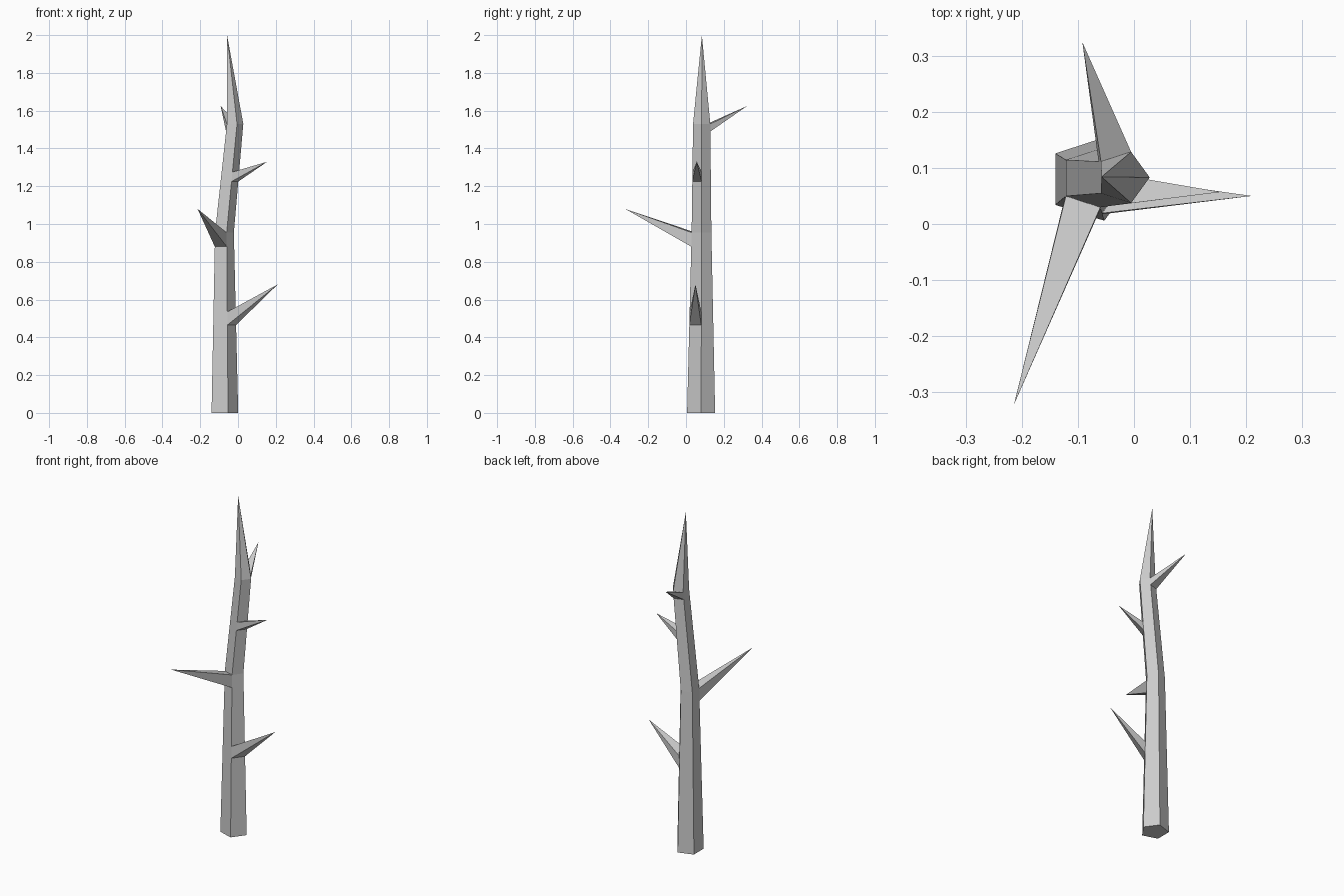
import bpy
import bmesh
from math import cos, sin, tau
from mathutils import Vector

if "Cube" in bpy.data.objects:
    bpy.data.objects.remove(bpy.data.objects["Cube"], do_unlink=True)

SIDES = 5
# Trunk rings: centre and radius
RINGS = [(Vector((-0.077, 0.08, 0)), 0.078),
         (Vector((-0.077, 0.082, 0.955)), 0.055),
         (Vector((-0.02, 0.083, 1.53)), 0.048)]
TIP = Vector((-0.058, 0.084, 2.0))

bark = bpy.data.materials.new("pale_grey_bark")
bark.use_nodes = True
colour = (0.6, 0.6, 0.6, 1)
bark.diffuse_color = colour
bark.node_tree.nodes["Principled BSDF"].inputs["Base Color"].default_value = colour


def corner(ring, side):
    centre, radius = ring
    angle = tau * (side % SIDES) / SIDES
    return centre + radius * Vector((cos(angle), sin(angle), 0))


def trunk_point(side, z):
    """Point on a trunk edge at a given height."""
    low, high = (RINGS[0], RINGS[1]) if z <= RINGS[1][0].z else (RINGS[1], RINGS[2])
    t = (z - low[0].z) / (high[0].z - low[0].z)
    return corner(low, side).lerp(corner(high, side), t)


def finish(name, bm):
    bmesh.ops.recalc_face_normals(bm, faces=bm.faces)
    mesh = bpy.data.meshes.new(name)
    bm.to_mesh(mesh)
    bm.free()
    mesh.materials.append(bark)
    bpy.context.collection.objects.link(bpy.data.objects.new(name, mesh))


def cone_faces(bm, loop, apex):
    for i, vert in enumerate(loop):
        bm.faces.new((vert, loop[(i + 1) % len(loop)], apex))


# Bent five-sided trunk ending in a point
bm = bmesh.new()
loops = [[bm.verts.new(corner(ring, i)) for i in range(SIDES)] for ring in RINGS]
bm.faces.new(loops[0][::-1])
for low, high in zip(loops, loops[1:]):
    for i in range(SIDES):
        j = (i + 1) % SIDES
        bm.faces.new((low[i], low[j], high[j], high[i]))
cone_faces(bm, loops[-1], bm.verts.new(TIP))
finish("trunk", bm)


# Spiky branches, each growing from the full width of one trunk side
def branch(name, side, bottom, top, tip):
    bm = bmesh.new()
    spots = [(side, bottom), (side + 1, bottom), (side + 1, top), (side, top)]
    base = [bm.verts.new(trunk_point(s, z)) for s, z in spots]
    bm.faces.new(base[::-1])
    cone_faces(bm, base, bm.verts.new(tip))
    finish(name, bm)


branch("lower_left_branch", 4, 0.465, 0.535, (0.21, 0.05, 0.68))
branch("front_branch", 3, 0.88, 0.955, (-0.214, -0.322, 1.08))
branch("upper_left_branch", 4, 1.225, 1.275, (0.155, 0.057, 1.33))
branch("back_branch", 1, 1.49, 1.53, (-0.092, 0.324, 1.625))
